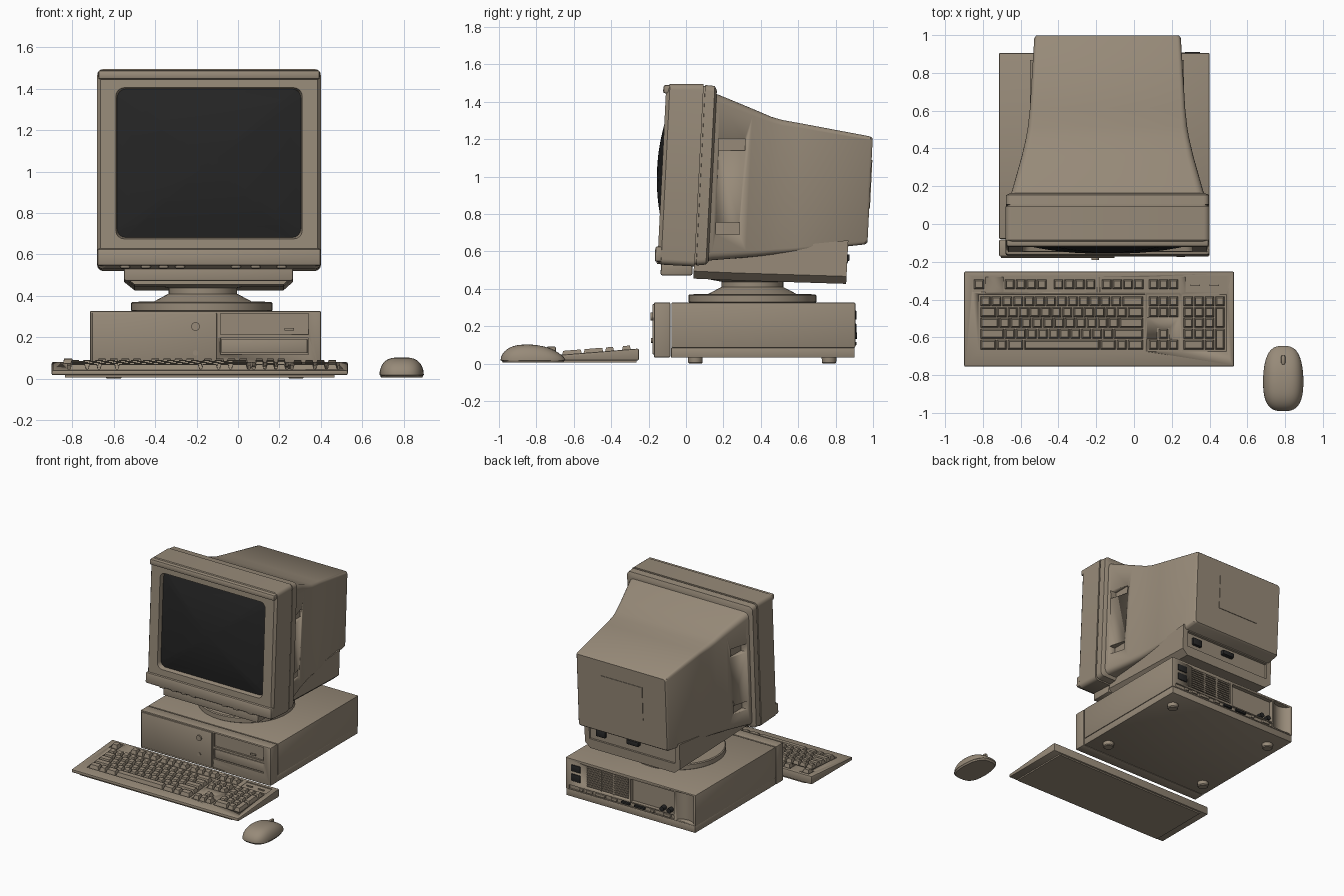
import bpy, bmesh, math
from mathutils import Vector


def material(name, c):
    m = bpy.data.materials.new(name)
    m.diffuse_color = (*c, 1)
    return m


TAUPE = material("taupe_plastic", (0.31, 0.255, 0.19))
SCREEN = material("dark_glass", (0.018, 0.018, 0.018))
BLACK = material("black_plastic", (0.02, 0.02, 0.02))
CX = -0.14  # monitor centre line


def tilt(v):
    return Vector((v.x, v.y + 0.05 * (v.z - 1), v.z))


def slope(v):
    return Vector((v.x, v.y, v.z + 0.08 * (v.y + 0.755) if v.z > 0.03 else v.z))


def finish(name, bm, mat, warp=None):
    if warp:
        for v in bm.verts:
            v.co = warp(v.co)
    bmesh.ops.recalc_face_normals(bm, faces=bm.faces[:])
    me = bpy.data.meshes.new(name)
    bm.to_mesh(me)
    bm.free()
    me.materials.append(mat)
    ob = bpy.data.objects.new(name, me)
    bpy.context.collection.objects.link(ob)
    bpy.ops.object.select_all(action='DESELECT')
    ob.select_set(True)
    bpy.context.view_layer.objects.active = ob
    bpy.ops.object.shade_smooth_by_angle(angle=math.radians(35))
    return ob


def add_box(bm, x0, x1, y0, y1, z0, z1, taper=0):
    t = taper
    lo = [bm.verts.new(p) for p in ((x0, y0, z0), (x1, y0, z0), (x1, y1, z0), (x0, y1, z0))]
    hi = [bm.verts.new(p) for p in ((x0 + t, y0 + t, z1), (x1 - t, y0 + t, z1), (x1 - t, y1 - t, z1), (x0 + t, y1 - t, z1))]
    bm.faces.new(lo[::-1])
    bm.faces.new(hi)
    for i in range(4):
        j = (i + 1) % 4
        bm.faces.new((lo[i], lo[j], hi[j], hi[i]))


def boxes(name, dims, mat=TAUPE, bevel=0, warp=None, taper=0):
    bm = bmesh.new()
    for d in dims:
        add_box(bm, *d, taper)
    if bevel:
        bmesh.ops.bevel(bm, geom=bm.edges[:], offset=bevel, segments=2, affect='EDGES', profile=0.5)
    return finish(name, bm, mat, warp)


def loft(name, rings, mat=TAUPE, warp=None):
    bm = bmesh.new()
    vs = [[bm.verts.new(p) for p in r] for r in rings]
    n = len(rings[0])
    for a, b in zip(vs, vs[1:]):
        for i in range(n):
            j = (i + 1) % n
            bm.faces.new((a[i], a[j], b[j], b[i]))
    bm.faces.new(vs[0][::-1])
    bm.faces.new(vs[-1])
    return finish(name, bm, mat, warp)


def rrect(y, hw, z0, z1, r, cx=CX, n=5):
    """Rounded rectangle ring in the xz plane."""
    pts, hh, cz = [], (z1 - z0) / 2, (z0 + z1) / 2
    for q, (sx, sz) in enumerate(((1, 1), (-1, 1), (-1, -1), (1, -1))):
        for i in range(n):
            a = math.pi / 2 * (q + i / (n - 1))
            pts.append((cx + sx * (hw - r) + r * math.cos(a), y, cz + sz * (hh - r) + r * math.sin(a)))
    return pts


def lathe(name, prof, cx, cy, n=48, mat=TAUPE):
    return loft(name, [[(cx + r * math.cos(2 * math.pi * i / n), cy + r * math.sin(2 * math.pi * i / n), z)
                        for i in range(n)] for r, z in prof], mat)


def disc_y(name, cx, cz, r, y0, y1, mat=TAUPE, n=20):
    return loft(name, [[(cx + r * math.cos(2 * math.pi * i / n), y, cz + r * math.sin(2 * math.pi * i / n))
                        for i in range(n)] for y in (y0, y1)], mat)


def cut(ob, cutter):
    m = ob.modifiers.new("cut", 'BOOLEAN')
    m.operation = 'DIFFERENCE'
    m.object = cutter
    bpy.ops.object.select_all(action='DESELECT')
    bpy.context.view_layer.objects.active = ob
    ob.select_set(True)
    bpy.ops.object.modifier_apply(modifier=m.name)
    bpy.data.objects.remove(cutter)


# --- Monitor: bezel with opening, bulging glass, middle ring, tapering shell ---
loft("monitor_bezel", [rrect(0.07, 0.54, 0.52, 1.495, 0.03), rrect(-0.11, 0.54, 0.53, 1.495, 0.03),
                       rrect(-0.13, 0.525, 0.545, 1.48, 0.03), rrect(-0.13, 0.45, 0.675, 1.405, 0.04),
                       rrect(-0.08, 0.44, 0.685, 1.395, 0.04)], TAUPE, tilt)
edge = rrect(-0.075, 0.443, 0.682, 1.398, 0.04)
dome = [edge]
for s in (1, 0.85, 0.7, 0.55, 0.4, 0.25, 0.1):
    dome.append([(CX + (x - CX) * s, -0.157 + 0.033 * (((x - CX) * s / 0.443) ** 2 + ((z - 1.04) * s / 0.358) ** 2),
                  1.04 + (z - 1.04) * s) for x, y, z in edge])
loft("screen_glass", dome, SCREEN, tilt)
boxes("bezel_top_strip", [(-0.675, 0.395, -0.145, -0.10, 1.445, 1.49)], bevel=0.012, warp=tilt)
boxes("bezel_chin", [(-0.68, 0.40, -0.145, -0.10, 0.545, 0.628)], bevel=0.012, warp=tilt)
boxes("control_buttons", [(x - 0.025, x + 0.025, -0.135, -0.09, 0.532, 0.56)
                          for x in (-0.545, -0.445, -0.36, -0.28, -0.01, 0.085, 0.21)], bevel=0.01, warp=tilt)
loft("monitor_ring", [rrect(0.06, 0.53, 0.53, 1.485, 0.03), rrect(0.078, 0.53, 0.53, 1.485, 0.03),
                      rrect(0.079, 0.538, 0.525, 1.49, 0.03), rrect(0.13, 0.538, 0.53, 1.485, 0.03),
                      rrect(0.142, 0.515, 0.545, 1.46, 0.03)], TAUPE, tilt)
shell = loft("monitor_shell", [rrect(y, h, a, b, r) for y, h, a, b, r in (
    (0.13, 0.515, 0.548, 1.445, 0.04), (0.16, 0.505, 0.553, 1.435, 0.04), (0.34, 0.455, 0.568, 1.362, 0.035),
    (0.44, 0.432, 0.578, 1.32, 0.03), (0.50, 0.422, 0.584, 1.303, 0.03), (0.6, 0.411, 0.595, 1.285, 0.025),
    (0.975, 0.388, 0.638, 1.215, 0.02), (0.988, 0.378, 0.648, 1.205, 0.02))], TAUPE, tilt)
notches = []
for s in (-1, 1):
    for y0, y1, z0, z1 in ((0.175, 0.315, 1.14, 1.205), (0.16, 0.285, 0.69, 0.755)):
        xs = sorted((CX + s * 0.453, CX + s * 0.56))
        notches.append((*xs, y0, y1, z0, z1))
cut(shell, boxes("notch_cutter", notches))
boxes("rear_label_plate", [(-0.32, 0.03, 0.98, 0.992, 0.83, 1.09)], warp=tilt)


# --- Monitor base with chamfered underside, and its sockets ---
def base_ring(y, zb, top):
    return [(-0.55, y, top), (-0.55, y, zb + 0.04), (-0.50, y, zb), (0.22, y, zb), (0.265, y, zb + 0.04), (0.265, y, top)]


boxes("base_front", [(-0.55, 0.265, -0.11, 0.06, 0.472, 0.56)], bevel=0.01, warp=tilt)
base = loft("monitor_base", [base_ring(0.066, 0.455, 0.56), base_ring(0.3, 0.445, 0.60),
                             base_ring(0.885, 0.427, 0.66)], TAUPE, tilt)
cut(base, boxes("base_cutter", [(-0.51, 0.225, 0.845, 0.95, 0.50, 0.62)]))
boxes("monitor_sockets", [(0.09, 0.17, 0.82, 0.865, 0.535, 0.59), (-0.20, -0.10, 0.82, 0.875, 0.55, 0.585)],
      BLACK, bevel=0.006)

# --- Swivel foot ---
lathe("swivel_neck", [(0.28, 0.475), (0.27, 0.458), (0.2, 0.445), (0.165, 0.438), (0.165, 0.41), (0.185, 0.40),
                      (0.245, 0.368)], -0.17, 0.355)
lathe("swivel_disc", [(0.335, 0.325), (0.342, 0.33), (0.342, 0.365), (0.335, 0.371), (0.24, 0.373)], -0.175, 0.355)

# --- Desktop case: cover, tray, feet ---
cover = boxes("case_cover", [(-0.715, 0.40, -0.078, 0.905, 0.085, 0.327)], bevel=0.006)
cut(cover, boxes("rear_cutter", [(-0.53, -0.16, 0.875, 0.95, 0.13, 0.305), (-0.14, 0.22, 0.89, 0.95, 0.14, 0.305),
                                 (-0.53, 0.37, 0.893, 0.95, 0.092, 0.122)]))
cut(cover, lathe("corner_cutter", [(0.09, 0.095), (0.09, 0.315)], -0.622, 0.95))
boxes("case_tray", [(-0.711, 0.396, -0.08, 0.902, 0.033, 0.086)], bevel=0.004)
for i, (x, y) in enumerate(((-0.60, 0.05), (0.28, 0.05), (-0.60, 0.765), (0.28, 0.765))):
    lathe(f"case_foot_{i + 1}", [(0.032, 0), (0.038, 0.006), (0.04, 0.04)], x, y, 24)

# --- Case front with drive bays and buttons ---
front = boxes("case_front", [(-0.715, 0.40, -0.172, -0.083, 0.033, 0.328)], bevel=0.008)
cut(front, boxes("bay_cutter", [(-0.085, 0.34, -0.2, -0.158, 0.213, 0.316), (-0.085, 0.34, -0.2, -0.158, 0.118, 0.197),
                                (-0.098, -0.092, -0.2, -0.166, 0.05, 0.32)]))
boxes("front_cover_plate", [(-0.705, -0.102, -0.18, -0.165, 0.05, 0.318)], bevel=0.005)
drive = boxes("floppy_drive", [(-0.08, 0.335, -0.17, -0.15, 0.218, 0.311)], bevel=0.003)
cut(drive, boxes("slot_cutter", [(-0.02, 0.28, -0.2, -0.162, 0.258, 0.272), (0.07, 0.20, -0.2, -0.162, 0.24, 0.292)]))
boxes("drive_button", [(0.225, 0.27, -0.175, -0.165, 0.232, 0.246)], bevel=0.002)
boxes("blank_bay_cover", [(-0.08, 0.335, -0.168, -0.15, 0.123, 0.192)], bevel=0.004)
disc_y("power_button", -0.205, 0.252, 0.021, -0.19, -0.17)
disc_y("reset_button", -0.205, 0.125, 0.013, -0.187, -0.17)

# --- Case back: vent slats, sockets, ports, thumb screws ---
boxes("vent_slats", [(-0.135, 0.215, 0.885, 0.902, 0.148 + 0.0175 * i, 0.158 + 0.0175 * i) for i in range(9)] +
      [(x, x + 0.012, 0.885, 0.903, 0.142, 0.303) for x in (-0.02, 0.09)])
boxes("power_sockets", [(0.27, 0.35, 0.895, 0.911, 0.235, 0.285), (0.27, 0.35, 0.895, 0.911, 0.16, 0.215)], BLACK, 0.004)
boxes("rear_ports", [(x, x + w, 0.885, 0.909, 0.097, 0.117) for x, w in
                     ((0.25, 0.03), (0.17, 0.05), (0.06, 0.08), (-0.04, 0.05), (-0.36, 0.03), (-0.50, 0.06))], TAUPE, 0.003)
boxes("dark_ports", [(x, x + w, 0.885, 0.911, 0.099, 0.116) for x, w in ((-0.15, 0.07), (-0.28, 0.09))], BLACK, 0.003)
for i, x in enumerate((-0.43, -0.49)):
    disc_y(f"audio_plug_{i + 1}", x, 0.15, 0.018, 0.87, 0.913, BLACK)

# --- Keyboard body with key wells ---
wells = [(-0.855, -0.785, -0.36, -0.28), (-0.69, -0.455, -0.36, -0.28), (-0.435, -0.195, -0.36, -0.28),
         (-0.18, 0.057, -0.36, -0.28), (0.07, 0.242, -0.36, -0.28), (0.272, 0.49, -0.36, -0.28),
         (-0.823, 0.057, -0.675, -0.372), (0.07, 0.242, -0.495, -0.372), (0.123, 0.188, -0.615, -0.55),
         (0.07, 0.242, -0.675, -0.61), (0.253, 0.49, -0.675, -0.372)]
body = boxes("keyboard_body", [(-0.90, 0.53, -0.755, -0.252, 0.017, 0.041)], bevel=0.008, warp=slope)
for w in wells:
    cut(body, boxes("well_cutter", [(*w, 0.034, 0.06)], warp=slope))
boxes("keyboard_underside", [(-0.835, 0.465, -0.74, -0.265, 0.007, 0.02)])

# --- Keys: each row is start x, back y, unit width, then widths (negative = gap) ---
P, U = 0.0575, 0.0577
rows = [(-0.85, -0.29, 0.06, [1]), (-0.685, -0.29, 0.0565, [1] * 4), (-0.428, -0.29, 0.0565, [1] * 4),
        (-0.173, -0.29, 0.0565, [1] * 4), (0.077, -0.29, 0.0527, [1] * 3)]
main = [[1] * 13 + [2], [1.5] + [1] * 12 + [1.5], [1.75] + [1] * 11 + [2.25], [2.25] + [1] * 10 + [2.75],
        [1.5, 1, 1.5, 7, 1.5, 1, 1.5]]
nav = [[1] * 3, [1] * 3, [], [-1, 1], [1] * 3]
pad = [[1] * 4, [1] * 3, [1] * 3, [1] * 3, [2, 1]]
for i in range(5):
    y = -0.38 - P * i
    rows += [(-0.815, y, U, main[i]), (0.077, y, 0.0527, nav[i]), (0.26, y, 0.0557, pad[i])]
keys = []
for x, y, u, widths in rows:
    for w in widths:
        if w > 0:
            keys.append((x + 0.003, x + w * u - 0.003, y - P + 0.003, y - 0.003, 0.033, 0.061))
        x += abs(w) * u
for y in (-0.38 - P, -0.38 - 3 * P):
    keys.append((0.43, 0.48, y - 2 * P + 0.003, y - 0.003, 0.033, 0.061))
boxes("keys", keys, warp=slope, taper=0.008)
boxes("indicator_strip", [(x, x + 0.05, -0.327, -0.319, 0.033, 0.042) for x in (0.30, 0.40)], warp=slope)

# --- Mouse: rounded dome falling towards the front ---
N = 48


def mouse_ring(s, k, z=None):
    pts = []
    for i in range(N):
        a = 2 * math.pi * i / N
        c, d = math.cos(a), math.sin(a)
        px = math.copysign(abs(c) ** 0.7, c) * 0.107 * s
        py = math.copysign(abs(d) ** 0.7, d) * 0.173 * s
        px *= 1 - 0.6 * max(0, py)
        h = 0.085 - 1.0 * max(0, py + 0.04) ** 2 - 0.6 * max(0, -py - 0.07) ** 2
        pts.append((0.79 + px, -0.818 + py, 0.018 + h * k if z is None else z))
    return pts


dome = [mouse_ring(0.93, 0, 0.006), mouse_ring(0.97, 0, 0.016), mouse_ring(1, 0, 0.018)]
for i in range(1, 13):
    a = math.pi / 2 * i / 12.3
    dome.append(mouse_ring(math.cos(a) ** 0.6, math.sin(a)))
loft("mouse_body", dome)
boxes("mouse_wheel", [(0.779, 0.801, -0.745, -0.695, 0.06, 0.092)], bevel=0.008)
